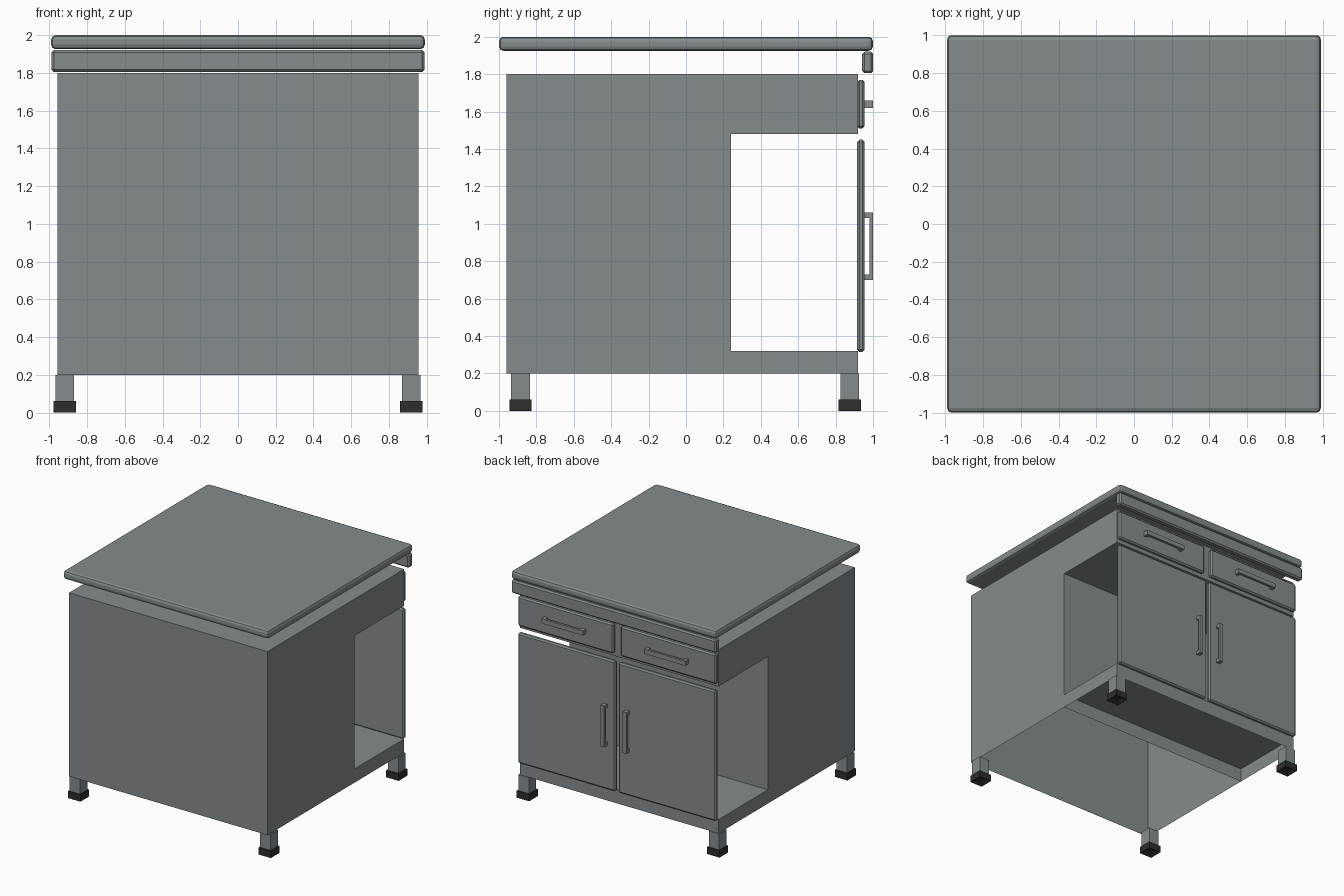
import bpy, bmesh

if "Cube" in bpy.data.objects:
    bpy.data.objects.remove(bpy.data.objects["Cube"])


def material(name, rgb):
    m = bpy.data.materials.new(name)
    m.diffuse_color = (*rgb, 1)
    m.use_nodes = True
    m.node_tree.nodes["Principled BSDF"].inputs["Base Color"].default_value = m.diffuse_color
    return m


STEEL = material("grey_steel", (0.235, 0.265, 0.275))
RUBBER = material("black_rubber", (0.026, 0.026, 0.026))


def finish(bm, name, mat):
    me = bpy.data.meshes.new(name)
    bm.to_mesh(me)
    bm.free()
    me.materials.append(mat)
    ob = bpy.data.objects.new(name, me)
    bpy.context.collection.objects.link(ob)
    return ob


def add_box(bm, x, y, z):
    """Box from (min, max) ranges."""
    vs = bmesh.ops.create_cube(bm, size=1)["verts"]
    for v in vs:
        v.co = [r[0] if c < 0 else r[1] for c, r in zip(v.co, (x, y, z))]


def box(name, x, y, z, mat=STEEL, bevel=0, segments=1):
    bm = bmesh.new()
    add_box(bm, x, y, z)
    if bevel:
        bmesh.ops.bevel(bm, geom=bm.edges[:], offset=bevel, segments=segments,
                        profile=0.5, affect='EDGES')
    return finish(bm, name, mat)


def span(s, a, b):
    """Range mirrored to side s."""
    return tuple(sorted((s * a, s * b)))


# Cabinet shell: thin C-shaped side profile swept across x, open underneath
profile = [(-.96, .2), (.24, .2), (.92, .2), (.92, .32), (.24, .32),
           (.24, 1.48), (.92, 1.48), (.92, 1.8), (-.96, 1.8)]
bm = bmesh.new()
left = [bm.verts.new((-.957, y, z)) for y, z in profile]
right = [bm.verts.new((.957, y, z)) for y, z in profile]
bm.faces.new(left[::-1])
bm.faces.new(right)
for i in range(2, len(profile)):
    j = (i + 1) % len(profile)
    bm.faces.new((left[i], left[j], right[j], right[i]))
bm.faces.new((left[1], right[1], right[4], left[4]))  # lower divider
finish(bm, "cabinet_shell", STEEL)

# Floating worktop and the rail below its rear edge
box("worktop", (-.99, .99), (-1, 1), (1.925, 2), bevel=.024, segments=2)
box("worktop_rail", (-.988, .988), (.942, 1), (1.805, 1.92), bevel=.012)

for s, side in ((-1, "left"), (1, "right")):
    # Door and drawer fronts
    box(side + "_door", span(s, .015, .955), (.915, .955), (.315, 1.45), bevel=.012)
    box(side + "_drawer_front", span(s, .035, .955), (.915, .955), (1.51, 1.77), bevel=.012)

    # Bracket handles: two posts and a grip
    bm = bmesh.new()
    for a, b in ((.295, .325), (.665, .695)):
        add_box(bm, span(s, a, b), (.95, .982), (1.62, 1.66))
    add_box(bm, span(s, .295, .695), (.98, 1), (1.62, 1.66))
    finish(bm, side + "_drawer_handle", STEEL)

    bm = bmesh.new()
    for z in ((.70, .73), (1.03, 1.06)):
        add_box(bm, span(s, .09, .125), (.95, .982), z)
    add_box(bm, span(s, .09, .125), (.98, 1), (.70, 1.06))
    finish(bm, side + "_door_handle", STEEL)

    # Legs with rubber feet, recessed underneath
    for cy, end in ((-.885, "front"), (.875, "rear")):
        cx = s * .918
        box(f"{end}_{side}_leg", (cx - .05, cx + .05), (cy - .05, cy + .05), (.03, .2))
        bm = bmesh.new()
        add_box(bm, (cx - .06, cx + .06), (cy - .06, cy + .06), (0, .06))
        bm.normal_update()
        base = [f for f in bm.faces if f.normal.z < -.9]
        bmesh.ops.inset_region(bm, faces=base, thickness=.03, use_even_offset=True)
        for v in base[0].verts:
            v.co.z = .02
        finish(bm, f"{end}_{side}_foot", RUBBER)
